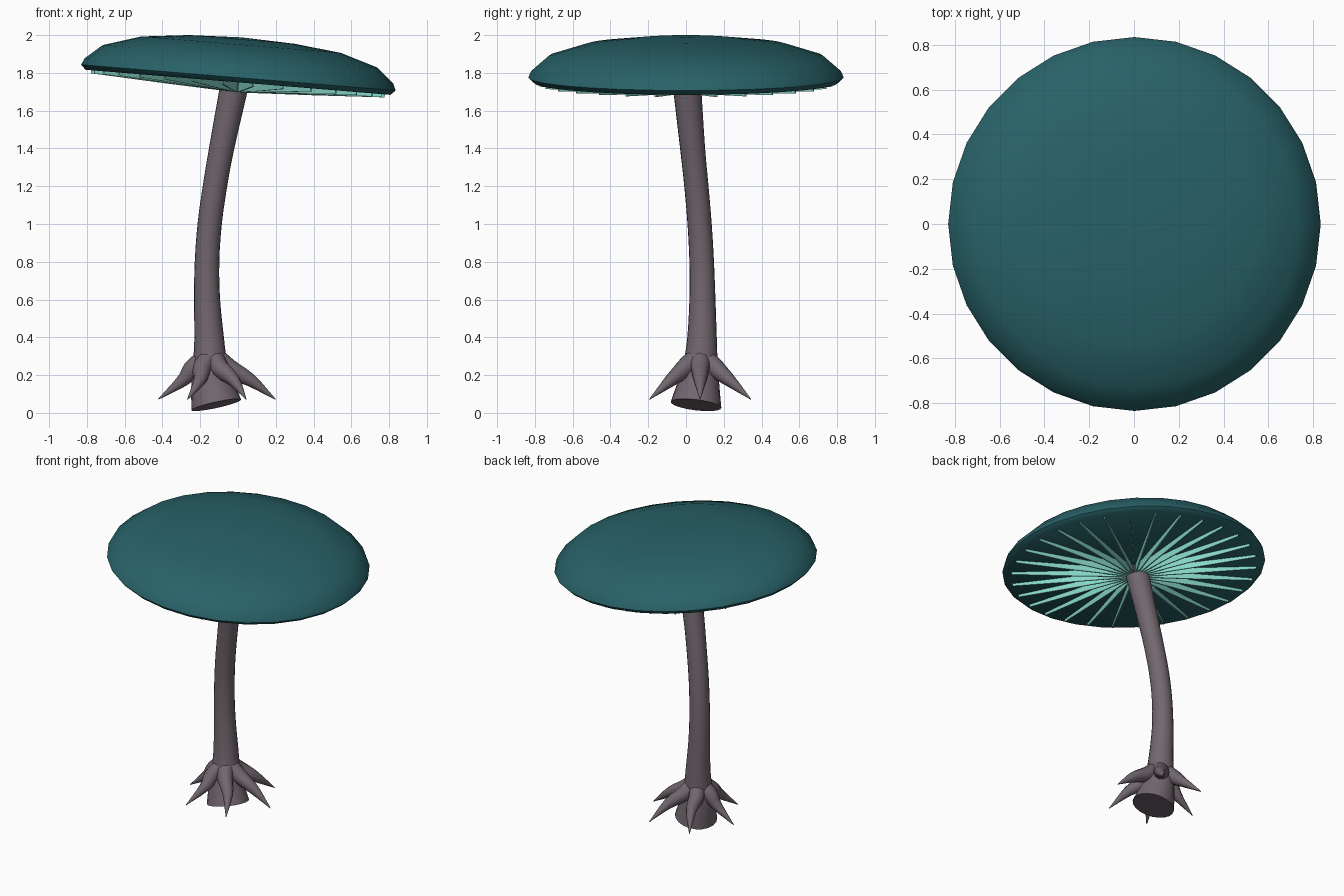
import bpy, bmesh, math
from mathutils import Vector, Matrix

old = bpy.data.objects.get("Cube")
if old:
    bpy.data.objects.remove(old, do_unlink=True)


def material(name, rgb):
    mat = bpy.data.materials.new(name)
    mat.use_nodes = True
    mat.diffuse_color = (*rgb, 1)
    mat.node_tree.nodes["Principled BSDF"].inputs["Base Color"].default_value = (*rgb, 1)
    return mat


teal = material("deep teal", (0.021, 0.122, 0.138))
mint = material("pale mint", (0.24, 0.68, 0.58))
mauve = material("grey mauve", (0.168, 0.135, 0.158))


def finish(bm, name, mat, angle=None):
    bmesh.ops.recalc_face_normals(bm, faces=bm.faces)
    mesh = bpy.data.meshes.new(name)
    bm.to_mesh(mesh)
    bm.free()
    mesh.materials.append(mat)
    obj = bpy.data.objects.new(name, mesh)
    bpy.context.collection.objects.link(obj)
    if angle:
        bpy.ops.object.select_all(action="DESELECT")
        obj.select_set(True)
        bpy.context.view_layer.objects.active = obj
        bpy.ops.object.shade_smooth_by_angle(angle=math.radians(angle))
    return obj


def tube(bm, path, sides):
    """Rings of (x, y, z, radius) square to the path, bridged and capped."""
    centres = [Vector(p[:3]) for p in path]
    last = len(path) - 1
    rings = []
    for i, c in enumerate(centres):
        axis = (centres[min(i + 1, last)] - centres[max(i - 1, 0)]).normalized()
        u = Vector((0, 1, 0)).cross(axis).normalized()
        if abs(axis.y) > 0.5:
            u = Vector((0, 0, 1)).cross(axis).normalized()
        v = axis.cross(u)
        ring = []
        for k in range(sides):
            a = math.tau * k / sides
            ring.append(bm.verts.new(c + path[i][3] * (u * math.cos(a) + v * math.sin(a))))
        rings.append(ring)
    for lo, hi in zip(rings, rings[1:]):
        for k in range(sides):
            n = (k + 1) % sides
            bm.faces.new((lo[k], lo[n], hi[n], hi[k]))
    bm.faces.new(rings[0])
    bm.faces.new(rings[-1])


def smooth_path(points, steps):
    """Catmull-Rom curve through the points, radius included."""
    pts = [Vector(p) for p in points]
    pts = [2 * pts[0] - pts[1]] + pts + [2 * pts[-1] - pts[-2]]
    out = []
    for a, b, c, d in zip(pts, pts[1:], pts[2:], pts[3:]):
        for s in range(steps):
            t = s / steps
            out.append(0.5 * (2 * b + (c - a) * t + (2 * a - 5 * b + 4 * c - d) * t * t
                              + (3 * b - a - 3 * c + d) * t ** 3))
    return out + [pts[-2]]


tilt = Matrix.Translation((0, 0, 1.75)) @ Matrix.Rotation(math.radians(4.7), 4, "Y")

# Cap: shallow dome with a bevelled rim and a flat underside
bm = bmesh.new()
profile = [(0.81, 0), (0.835, 0.025), (0.82, 0.06), (0.73, 0.138),
           (0.53, 0.2), (0.28, 0.228), (0.02, 0.238)]
tube(bm, [(0, 0, z, r) for r, z in profile], 28)
cap = finish(bm, "cap", teal, 50)
cap.matrix_world = tilt

# Gills: thin tapering blades radiating under the cap
bm = bmesh.new()
GILLS = 30
for i in range(GILLS):
    turn = Matrix.Rotation(math.tau * i / GILLS, 3, "Z")
    outline = [(0.04, 0.01), (0.78, 0.01), (0.78, -0.016), (0.4, -0.036), (0.04, -0.052)]
    sides = [[bm.verts.new(turn @ Vector((r, w, z))) for r, z in outline]
             for w in (-0.004, 0.004)]
    for side in sides:
        bm.faces.new(side)
    for k in range(len(outline)):
        n = (k + 1) % len(outline)
        bm.faces.new((sides[0][k], sides[0][n], sides[1][n], sides[1][k]))
gills = finish(bm, "gills", mint)
gills.matrix_world = tilt

# Stem: bending trunk that flares at the slanted foot
bm = bmesh.new()
stem = [(-0.115, 0.053, 0.042, 0.135), (-0.137, 0.066, 0.15, 0.112),
        (-0.148, 0.078, 0.27, 0.09), (-0.153, 0.085, 0.4, 0.078),
        (-0.164, 0.087, 0.6, 0.069), (-0.164, 0.083, 0.8, 0.065),
        (-0.15, 0.072, 1.0, 0.064), (-0.122, 0.055, 1.2, 0.064),
        (-0.087, 0.035, 1.4, 0.066), (-0.026, 0.008, 1.7, 0.074),
        (-0.014, 0.004, 1.76, 0.076)]
tube(bm, smooth_path(stem, 3), 20)
finish(bm, "stem", mauve, 50)

# Roots: six pointed spurs drooping outward around the foot
bm = bmesh.new()
spur = [(0.03, 0.285, 0.055), (0.1, 0.232, 0.05), (0.18, 0.172, 0.034), (0.31, 0.072, 0.002)]
for i in range(6):
    a = math.tau * i / 6
    path = [(-0.112 - 0.03 * (z > 0.2) + r * math.cos(a), 0.075 + r * math.sin(a), z, w)
            for r, z, w in spur]
    tube(bm, smooth_path(path, 3), 10)
finish(bm, "roots", mauve, 50)
